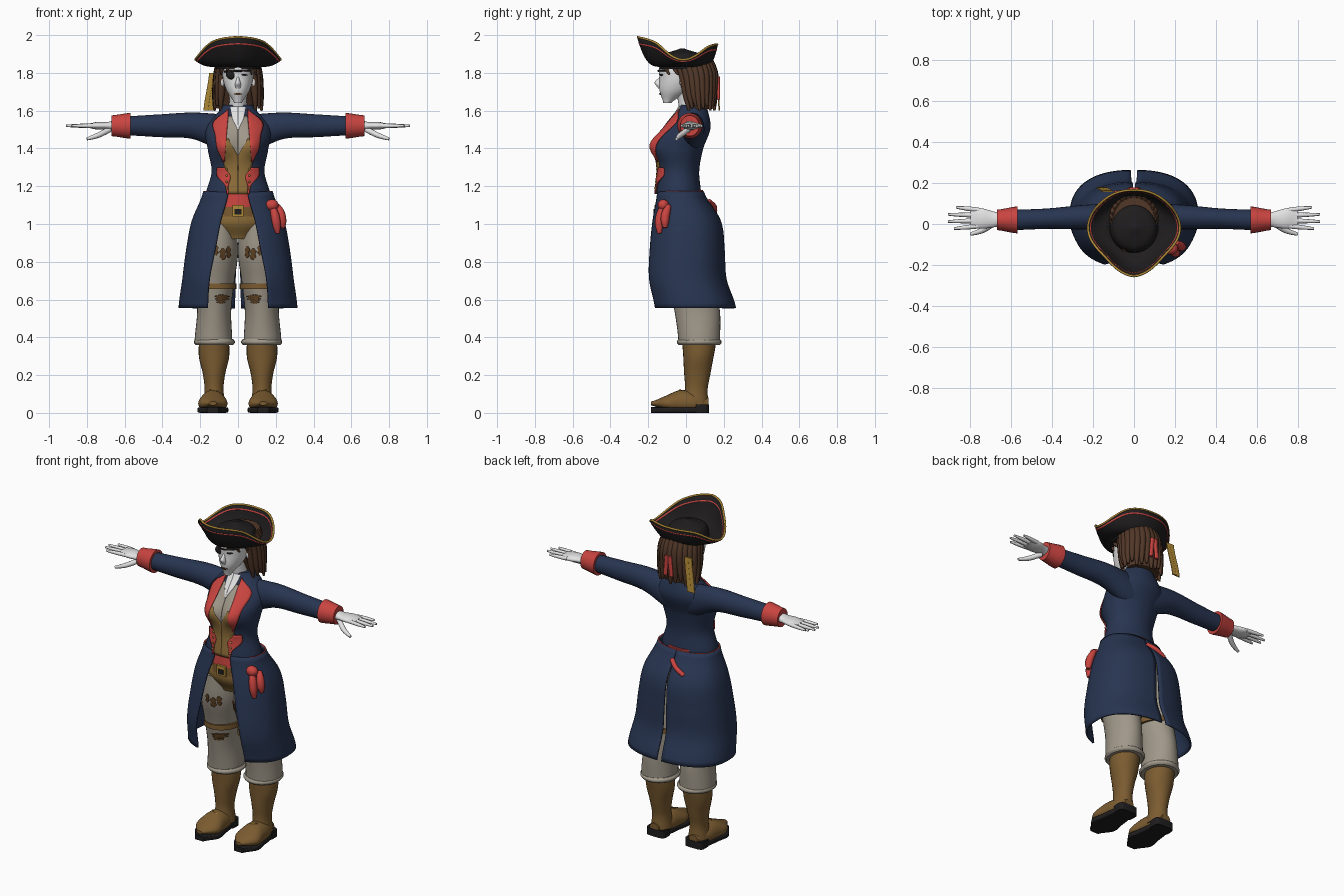
import bpy, bmesh, math
from mathutils import Vector

old = bpy.data.objects.get("Cube")
if old:
    bpy.data.objects.remove(old, do_unlink=True)


def material(name, *rgb):
    """Flat material from display RGB values."""
    colour = [(c / 255) ** 2.2 for c in rgb] + [1]
    mat = bpy.data.materials.new(name)
    mat.use_nodes = True
    mat.diffuse_color = colour
    shader = mat.node_tree.nodes["Principled BSDF"]
    shader.inputs["Base Color"].default_value = colour
    shader.inputs["Roughness"].default_value = .8
    return mat


skin = material("pale skin", 225, 225, 225)
navy = material("navy cloth", 44, 56, 82)
red = material("red cloth", 200, 70, 66)
tan = material("tan cloth", 142, 110, 60)
leather = material("brown leather", 122, 92, 52)
linen = material("grey linen", 158, 150, 136)
brown = material("hair brown", 82, 58, 44)
black = material("black felt", 36, 34, 34)
gold = material("gold trim", 176, 138, 58)
rust = material("dark patch", 98, 70, 42)


def curve(values, t):
    """Smooth value at t along evenly spaced controls, or a constant."""
    if not isinstance(values, list):
        return values
    last = len(values) - 1
    i = min(int(t * last), last - 1)
    f = t * last - i
    a, b, c, d = (values[min(max(i + k, 0), last)] for k in (-1, 0, 1, 2))
    return b + f * (c - a + f * (a + a - 5 * b + 4 * c - d + f * (3 * (b - c) + d - a))) / 2


def signed_power(value, exponent):
    return math.copysign(abs(value) ** (2 / exponent), value)


def sides(name, pair):
    return [(name + "_left", 1), (name + "_right", -1)] if pair else [(name, 1)]


def link(name, data, mat):
    data.materials.append(mat)
    ob = bpy.data.objects.new(name, data)
    bpy.context.collection.objects.link(ob)
    return ob


def grid(name, mat, rows, closed=False, thick=0):
    """Mesh from rows of points: a sheet, or a capped loft when closed."""
    bm = bmesh.new()
    verts = [[bm.verts.new(p) for p in row] for row in rows]
    count = len(verts[0])
    for low, high in zip(verts, verts[1:]):
        for i in range(count if closed else count - 1):
            j = (i + 1) % count
            bm.faces.new((low[i], low[j], high[j], high[i]))
    if closed and not thick:
        bm.faces.new(verts[0])
        bm.faces.new(verts[-1])
    bmesh.ops.recalc_face_normals(bm, faces=bm.faces)
    mesh = bpy.data.meshes.new(name)
    bm.to_mesh(mesh)
    bm.free()
    mesh.shade_smooth()
    mesh.set_sharp_from_angle(angle=math.radians(50))
    ob = link(name, mesh, mat)
    if thick:
        mod = ob.modifiers.new("thickness", 'SOLIDIFY')
        mod.thickness, mod.offset = thick, 0


def loft(name, mat, span, at, size, axis='Z', pair=False, power=2, count=24, steps=20, fix=None):
    """Superellipse sections along an axis; returns the front surface y(x, z)."""
    start, end = span

    def section(t):
        return [curve(v, t) for v in (*at, *size)]

    for label, side in sides(name, pair):
        rows = []
        for step in range(steps + 1):
            t = step / steps
            a, b, ra, rb = section(t)
            along = start + (end - start) * t
            row = []
            for i in range(count):
                w = i * math.tau / count
                u = a + ra * signed_power(math.cos(w), power)
                v = b + rb * signed_power(math.sin(w), power)
                q = Vector({'Z': (u, v, along), 'X': (along, u, v), 'Y': (u, along, v)}[axis])
                if fix:
                    q = fix(q)
                row.append((q.x * side, q.y, q.z))
            rows.append(row)
        grid(label, mat, rows, True)

    def front(x, z):
        a, b, ra, rb = section(min(max((z - start) / (end - start), 0), 1))
        q = Vector((x, b - rb * math.sqrt(max(0, 1 - ((x - a) / ra) ** 2)), z))
        return fix(q).y if fix else q.y
    return front


def ball(name, mat, centre, radii, pair=False):
    x, y, z = centre
    rx, ry, rz = radii
    bulge = [math.sqrt(max(.02, 1 - (i / 8 - 1) ** 2)) for i in range(17)]
    loft(name, mat, (z - rz, z + rz), (x, y), ([rx * b for b in bulge], [ry * b for b in bulge]), pair=pair, count=16)


def tube(name, mat, points, radius, taper=1, cyclic=False, pair=False):
    """Round cord through points, the radius following the taper."""
    for label, side in sides(name, pair):
        cu = bpy.data.curves.new(label, 'CURVE')
        cu.dimensions, cu.bevel_depth, cu.bevel_resolution, cu.use_fill_caps = '3D', radius, 2, True
        spline = cu.splines.new('POLY')
        spline.points.add(len(points) - 1)
        for i, (point, (x, y, z)) in enumerate(zip(spline.points, points)):
            point.co = (x * side, y, z, 1)
            point.radius = curve(taper, i / (len(points) - 1))
        spline.use_cyclic_u = cyclic
        spline.use_smooth = True
        link(label, cu, mat)


def cord(name, mat, xs, ys, zs, radius, taper=1, pair=False):
    """Tube along smooth coordinate controls."""
    points = [[curve(v, i / 10) for v in (xs, ys, zs)] for i in range(11)]
    tube(name, mat, points, radius, taper, pair=pair)


def patch(name, mat, surface, span, inner, outer, lift, pair=True):
    """Thin plate lying on the front of a loft."""
    for label, side in sides(name, pair):
        rows = []
        for step in range(17):
            t = step / 16
            z = span[0] + (span[1] - span[0]) * t
            a, b = curve(inner, t), curve(outer, t)
            xs = [a + (b - a) * i / 6 for i in range(7)]
            rows.append([(x * side, surface(x, z) - lift, z) for x in xs])
        grid(label, mat, rows, thick=.006)


# Coat body with shaped bust
def bust(q):
    d = math.hypot(abs(q.x) - .08, q.z - 1.42) / .065
    return Vector((q.x, q.y - (.05 * math.exp(-d * d) if q.y < 0 else 0), q.z))


torso = loft("coat_body", navy, (1.16, 1.63), (0, [-.04, -.04, -.03, .01, .04]),
             ([.17, .14, .16, .17, .08], [.12, .11, .12, .12, .07]), count=64, steps=36, fix=bust)

# Shirt, neckline, vest, lapels and buttons
patch("shirt", linen, torso, (1.33, 1.57), .0, [.02, .06, .05], .001)
patch("neckline", skin, torso, (1.5, 1.62), .0, [.004, .03, .04], .004)
patch("vest", tan, torso, (1.16, 1.45), [.0, .0, .0, .05], [.05, .06, .08, .07], .004)
patch("lapel", red, torso, (1.33, 1.61), [.07, .06, .05], [.08, .11, .12, .13, .05], .008)
patch("lower_flap", red, torso, (1.16, 1.3), [.05, .05, .04, .07], [.06, .07, .11, .11], .009)
for i in range(4):
    z = 1.19 + i / 30
    ball("flap_button", gold, (.06, torso(.06, z) - .013, z), [.006] * 3, True)

# Sleeves, cuffs and hands
loft("sleeve", navy, (.06, .6), ([.04, .03, .02], [1.48, 1.52, 1.52, 1.52]),
     ([.06, .06, .05, .05], [.1, .07, .06, .05]), 'X', True)
loft("cuff", red, (.57, .67), (.02, 1.52), ([.066, .05], [.068, .055]), 'X', True)
loft("palm", skin, (.64, .8), ([.02, .03], 1.52), ([.03, .04, .05, .045], [.03, .02, .02, .01]), 'X', True)
for i, tip in enumerate((.88, .91, .91, .87)):
    y, spread = i / 38, (i - 1.5) / 120
    cord("finger", skin, [.76, tip], [y - .01, y - .01 + spread], 1.52, .012, [1, .9, .5], True)
cord("thumb", skin, [.68, .74, .8], [.01, -.03, -.05], [1.5, 1.47, 1.45], .016, [1, .9, .5], True)

# Coat skirt, open in front with a slit behind
for label, side in sides("coat_skirt", True):
    rows = []
    for step in range(25):
        t = step / 24
        cy, rx, ry, gap = (curve(v, t) for v in ([.04, .0, .0, .0, -.03], [.31, .29, .27, .24, .18],
                                                 [.22, .21, .2, .18, .12], [.16, .15, .12, .09, .05]))
        slit = .001 + .015 * (1 - t)
        first, last = -math.acos((gap / rx) ** 1.2), math.acos((slit / rx) ** 1.2)
        angles = [first + (last - first) * i / 40 for i in range(41)]
        rows.append([(side * rx * signed_power(math.cos(a), 2.4), cy + ry * signed_power(math.sin(a), 2.4),
                      .555 + .615 * t) for a in angles])
    grid(label, navy, rows, thick=.01)
    tube(label + "_piping", red, rows[-1][10:], .004)

# Rosette on the left hip and sash tail behind
ball("rosette", red, (.18, -.12, 1.1), (.035, .03, .03))
for x, y, low in ((.2, -.14, .95), (.23, -.11, .98)):
    cord("rosette_tail", red, [x - .02, x, x + .01], [y + .02, y, y], [1.1, low], .022, [.5, 1, 1, .5])
cord("sash_tail", red, [.01, -.09], [.12, .15, .15], [1.12, 1.06], .014)

# Hips, sash, belt and buckle
loft("hips", tan, (.92, 1.17), (0, [.0, -.01, -.03]), ([.1, .19, .17, .14], [.1, .14, .13, .1]))
loft("sash", red, (1.09, 1.18), (0, -.03), ([.14, .12], [.125, .12]))
loft("belt", leather, (1.04, 1.09), (0, -.02), (.15, .135))
loft("buckle", gold, (1.04, 1.1), (0, -.16), (.03, .008), power=8)
loft("buckle_centre", black, (1.05, 1.08), (0, -.167), (.018, .004), power=8)

# Breeches with hems, straps and worn patches
leg = loft("breeches_leg", linen, (.38, 1), ([.13, .12, .1], [.07, .06, .03, .0, .0]),
           ([.1, .09, .1, .11, .09], [.11, .12, .12, .13, .13]), pair=True, count=32)
loft("breeches_hem", linen, (.36, .39), (.125, .07), ([.1, .108, .108, .1], [.11, .118, .118, .11]), pair=True)
loft("leg_strap", leather, (.655, .685), (.115, .03), (.108, .126), pair=True)
for x, z, width, height in ((.05, .85, .012, .06), (.08, .84, .017, .06), (.115, .86, .012, .05),
                            (.085, .61, .04, .03), (.09, .59, .025, .02)):
    wide = [x + width * k for k in (.2, .9, .6, 1, .3)]
    patch("worn_patch", rust, leg, (z - height / 2, z + height / 2), [2 * x - w for w in wide], wide, .002)


# Boots, flat underneath, on dark soles and heels
def ground(q):
    return Vector((q.x, q.y, max(q.z, .025)))


loft("boot_shaft", leather, (.04, .38), (.127, [.05, .06, .07]),
     ([.06, .05, .06, .08, .08], [.07, .06, .07, .08, .09]), pair=True)
loft("boot_foot", leather, (-.185, .12), (.133, .05),
     ([.02, .075, .07, .06, .03], [.01, .04, .07, .06, .03]), 'Y', True, fix=ground)
loft("boot_sole", black, (-.185, .12), (.133, .015), ([.03, .08, .07, .06, .04], .015), 'Y', True, power=8)
loft("boot_heel", black, (0, .045), (.13, .08), (.062, .042), pair=True, power=4)
tube("boot_lace", gold, [(.133 + .02 * (-1) ** i, -.03 - i / 75, .122 - i / 120) for i in range(4)], .004, pair=True)

# Neck, head and face
loft("neck", skin, (1.56, 1.71), (0, [.03, .01]), ([.06, .047, .05], .06))
head = loft("head", skin, (1.64, 1.9), (0, [-.1, -.06, -.04, -.03, -.02]),
            ([.02, .06, .08, .08, .05], [.02, .08, .1, .11, .07]), count=32)
loft("nose", skin, (1.718, 1.78), (0, [-.138, -.146, -.13]), ([.012, .016, .01, .007], [.01, .02, .01]))
ball("ear", skin, (.083, -.015, 1.755), (.012, .02, .03), True)
patch("mouth", rust, head, (1.684, 1.694), .0, [.01, .02, .004], .002)
patch("eye", black, head, (1.784, 1.795), [.03, .02, .03], [.04, .05, .04], .001)
patch("eyebrow", brown, head, (1.81, 1.818), .02, .06, .002)
ball("eye_patch", black, (-.036, head(.036, 1.79), 1.79), (.027, .01, .024))
tube("patch_strap", black, [(i / 100, head(i / 100, 1.81 + i / 2000) - .003, 1.81 + i / 2000)
                            for i in range(-7, 8)], .005)

# Bobbed hair: a core covered by overlapping locks
loft("hair_core", brown, (1.61, 1.88), (0, [.08, .07, .05, .02]), ([.1, .12, .11, .1], [.06, .09, .11, .11]))
for i in range(19):
    angle = math.radians(-42 + i * 44 / 3)
    c, s = math.cos(angle), math.sin(angle)
    cord(f"hair_lock_{i}", brown, [k * c for k in (.09, .11, .12, .125)],
         [.02 + .1 * s, .05 + .1 * s, .06 + .09 * s, .07 + .08 * s],
         [1.87, 1.6 + i % 3 / 80], .022, [1, 1, .8, .3])
for x in (-.07, -.045, .055, .075):
    y = head(x, 1.84)
    cord("fringe", brown, [x, x * 1.3], [y, y, y + .02], [1.87, 1.79], .015, [1, .8, .3])

# Ribbons hanging behind
for x in (-.17, -.145):
    loft("gold_ribbon", gold, (1.6, 1.8), ([x, x + .03], [.176, .16]), (.013, .004), power=6)
for x in (-.02, .02):
    loft("red_ribbon", red, (1.66, 1.78), ([x, x / 2], .172), (.013, .008))

# Three-cornered hat with turned-up brim
def brim_ring(t, turns=64):
    ring = []
    for i in range(turns):
        w = i / turns
        back = 1 - abs(1 - 2 * w)
        rise = curve([1.99, 1.96, 1.87, 1.94, 1.95], back) - 1.835
        reach = curve([.235, .2, .225, .2, .185], back)
        r = .115 + (reach - .115) * t ** .7
        ring.append((r * math.sin(w * math.tau), -.02 - r * math.cos(w * math.tau), 1.835 + rise * t * t))
    return ring


grid("hat_brim", black, [brim_ring(i / 8) for i in range(9)], True, thick=.008)
tube("brim_gold_trim", gold, brim_ring(1), .006, cyclic=True)
tube("brim_red_trim", red, brim_ring(.88), .006, cyclic=True)
loft("hat_crown", black, (1.82, 1.93), (0, -.02), ([.118, .117, .11, .09, .01], [.122, .12, .115, .09, .01]), count=32)
